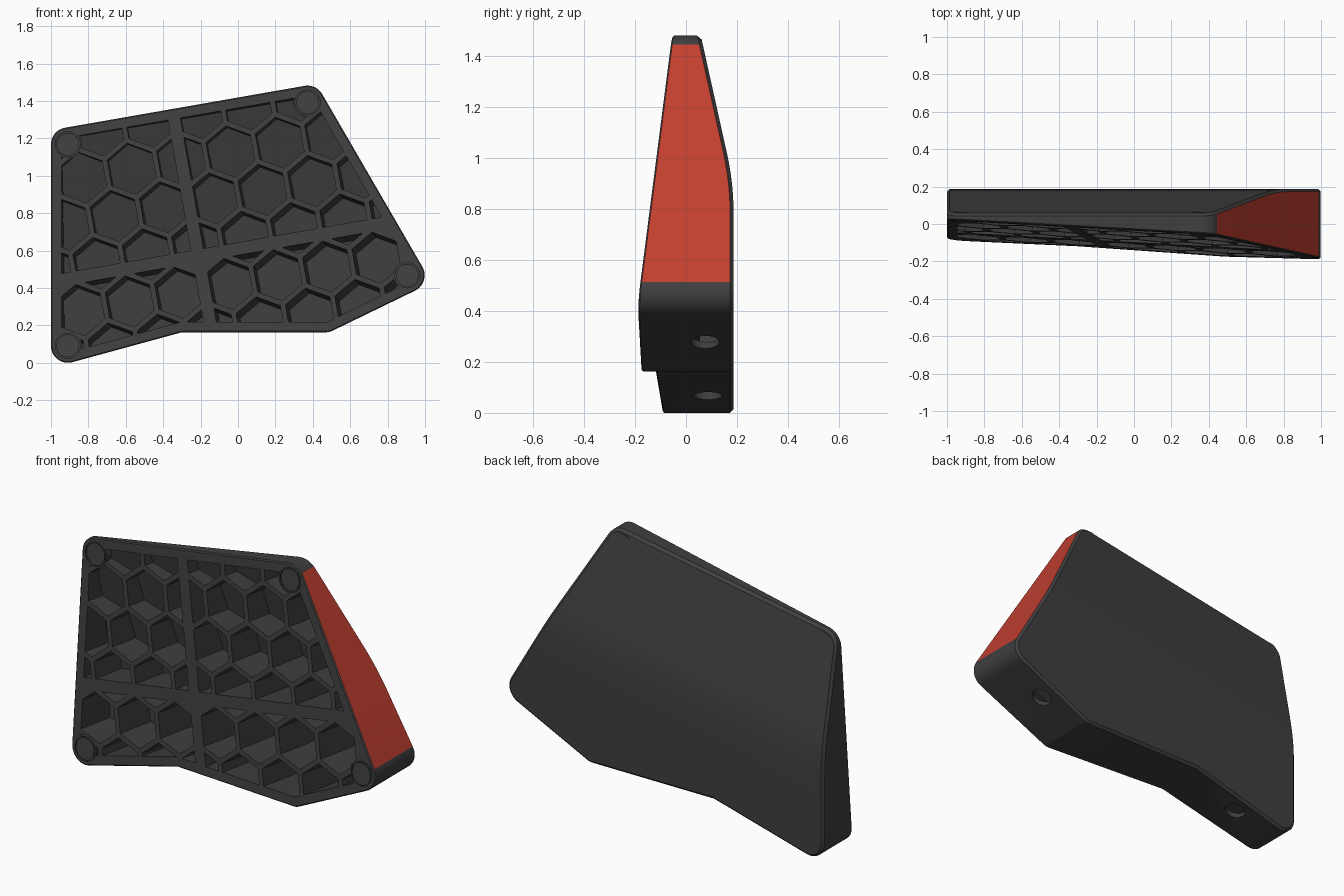
import bpy, bmesh, math
from mathutils import Vector

if "Cube" in bpy.data.objects:
    bpy.data.objects.remove(bpy.data.objects["Cube"])

S, C = math.sin(math.radians(10)), math.cos(math.radians(10))


def material(name, col):
    m = bpy.data.materials.new(name)
    m.diffuse_color = (*col, 1)
    m.use_nodes = True
    m.node_tree.nodes["Principled BSDF"].inputs["Base Color"].default_value = m.diffuse_color
    return m


dark = material("dark_grey", (0.05, 0.05, 0.05))
red = material("red", (0.54, 0.05, 0.03))


def front_y(x, z):
    return -0.155 - 0.0704 * x + 0.0874 * z


def back_y(x, z):
    # flat, then a soft bend, then a slope toward the top edge
    v = -x * S + z * C
    a, b, k = 0.63, 0.89, 0.205
    if v < a:
        return 0.187
    if v < b:
        return 0.187 - k * (v - a) ** 2 / (2 * (b - a))
    return 0.187 - k * (b - a) / 2 - k * (v - b)


def new_object(name, bm, mats=(dark,)):
    bmesh.ops.recalc_face_normals(bm, faces=bm.faces)
    me = bpy.data.meshes.new(name)
    bm.to_mesh(me)
    bm.free()
    ob = bpy.data.objects.new(name, me)
    bpy.context.collection.objects.link(ob)
    for m in mats:
        me.materials.append(m)
    return ob


# Outline: tangent lines around corner circles (x, z, radius)
corners = [(-0.91, 1.168, 0.09), (-0.91, 0.09, 0.09), (-0.3, 0.163, 0.0),
           (0.47, 0.243, 0.08), (0.906, 0.468, 0.092), (0.372, 1.392, 0.09)]
n = len(corners)
angles = []
for i in range(n):
    x1, z1, r1 = corners[i]
    x2, z2, r2 = corners[(i + 1) % n]
    d = math.hypot(x2 - x1, z2 - z1)
    angles.append(math.atan2(z2 - z1, x2 - x1) - math.acos((r1 - r2) / d))
outline = []
for i, (x, z, r) in enumerate(corners):
    if r == 0:
        outline.append((x, z))
        continue
    a0 = angles[i - 1]
    sweep = (angles[i] - a0) % math.tau
    for k in range(11):
        a = a0 + sweep * k / 10
        outline.append((x + r * math.cos(a), z + r * math.sin(a)))

# Main body: outline sliced along the bend, extruded, rims chamfered
bm = bmesh.new()
bm.faces.new([bm.verts.new((x, 0, z)) for x, z in outline])
for k in range(7):
    v = 0.63 + 0.26 * k / 6
    bmesh.ops.bisect_plane(bm, geom=bm.verts[:] + bm.edges[:] + bm.faces[:],
                           plane_co=(-S * v, 0, C * v), plane_no=(-S, 0, C))
front = bm.verts[:]
ext = bmesh.ops.extrude_face_region(bm, geom=bm.faces[:], use_keep_orig=True)
back = [g for g in ext["geom"] if isinstance(g, bmesh.types.BMVert)]
for vt in front:
    vt.co.y = front_y(vt.co.x, vt.co.z)
for vt in back:
    vt.co.y = back_y(vt.co.x, vt.co.z)
bmesh.ops.recalc_face_normals(bm, faces=bm.faces)
for side, size in ((1, 0.014), (-1, 0.006)):
    bm.normal_update()
    rim = [e for e in bm.edges if len(e.link_faces) == 2
           and max(side * f.normal.y for f in e.link_faces) > 0.8
           and min(side * f.normal.y for f in e.link_faces) < 0.1]
    bmesh.ops.bevel(bm, geom=rim, offset=size, segments=1, profile=0.5,
                    affect='EDGES', clamp_overlap=False)
bm.normal_update()
# Red slanted end face
end = Vector((math.cos(angles[4]), 0, math.sin(angles[4])))
for f in bm.faces:
    f.material_index = 1 if f.normal.dot(end) > 0.998 else 0
body = new_object("wedge_body", bm, (dark, red))


def clip(poly, nx, nz, d):
    """Keep the part of a polygon where nx*x + nz*z <= d."""
    out = []
    for i, p in enumerate(poly):
        q = poly[(i + 1) % len(poly)]
        dp, dq = nx * p[0] + nz * p[1] - d, nx * q[0] + nz * q[1] - d
        if dp <= 0:
            out.append(p)
        if dp * dq < 0:
            t = dp / (dp - dq)
            out.append((p[0] + t * (q[0] - p[0]), p[1] + t * (q[1] - p[1])))
    return out


def area(poly):
    return abs(sum(p[0] * q[1] - q[0] * p[1]
                   for p, q in zip(poly, poly[1:] + poly[:1]))) / 2


# Honeycomb pockets, interrupted by a cross of two wide ribs
PITCH, ROW = 0.268, 0.232
RIB_U, RIB_V, HALF = -0.11, 0.60, 0.034
R = (PITCH - 0.028) / math.sqrt(3)
bosses = [corners[i] for i in (0, 1, 4, 5)]
bm = bmesh.new()
for row in range(-1, 6):
    v0 = 1.12 - ROW * row
    for col in range(-6, 7):
        u0 = 0.022 + PITCH * (col + (0.5 if row % 2 == 0 else 0))
        cx, cz = u0 * C - v0 * S, u0 * S + v0 * C
        tilt = math.radians(10 + 90)
        hexa = [(cx + R * math.cos(tilt + k * math.pi / 3),
                 cz + R * math.sin(tilt + k * math.pi / 3)) for k in range(6)]
        for i, (x, z, r) in enumerate(corners):
            if i == (2 if cx < -0.3 else 1):
                continue
            nx, nz = math.cos(angles[i]), math.sin(angles[i])
            hexa = clip(hexa, nx, nz, nx * x + nz * z + r - 0.055)
        for x, z, r in bosses:
            # trim only the outer side of each corner; the boss fills the rest
            d = math.hypot(x, z - 0.7)
            nx, nz = x / d, (z - 0.7) / d
            hexa = clip(hexa, nx, nz, nx * x + nz * z)
        for su in (-1, 1):
            for sv in (-1, 1):
                p = clip(hexa, su * C, su * S, su * RIB_U - HALF)
                p = clip(p, -sv * S, sv * C, sv * RIB_V - HALF)
                if len(p) < 3 or area(p) < 0.0012:
                    continue
                top, low = [], []
                for x, z in p:
                    y = front_y(x, z)
                    dep = max(0.012, back_y(x, z) - 0.022 - y)
                    # pocket walls run square to the tilted front
                    top.append(bm.verts.new((x - 0.0028, y - 0.04, z + 0.0035)))
                    low.append(bm.verts.new((x + 0.07 * dep, y + dep, z - 0.087 * dep)))
                bm.faces.new(top)
                bmesh.ops.triangulate(bm, faces=[bm.faces.new(low[::-1])])
                for k in range(len(p)):
                    j = (k + 1) % len(p)
                    bm.faces.new((top[k], low[k], low[j], top[j]))
cutters = [new_object("pocket_cutter", bm)]


def lathe(name, x, z, profile):
    """Turn (radius, depth) points around a corner, depth from the front."""
    bm = bmesh.new()
    rings = []
    for r, dep in profile:
        ring = []
        for k in range(32):
            a = math.tau * k / 32
            px, pz = x + r * math.cos(a), z + r * math.sin(a)
            ring.append(bm.verts.new((px, front_y(px, pz) + dep, pz)))
        rings.append(ring)
    bm.faces.new(rings[0])
    bm.faces.new(rings[-1])
    for a, b in zip(rings, rings[1:]):
        for k in range(32):
            j = (k + 1) % 32
            bm.faces.new((a[k], a[j], b[j], b[k]))
    return new_object(name, bm)


for x, z, r in bosses:
    cutters.append(lathe("boss_cutter", x, z, [(0.069, 0.012), (0.069, -0.03)]))

# Round holes in the two sloping lower sides
for i, t, y in ((1, 0.40, 0.085), (3, 0.50, 0.075)):
    x1, z1, r1 = corners[i]
    x2, z2, r2 = corners[i + 1]
    nx, nz = math.cos(angles[i]), math.sin(angles[i])
    r = r1 + (r2 - r1) * t
    pos = Vector((x1 + (x2 - x1) * t + nx * r, y, z1 + (z2 - z1) * t + nz * r))
    bpy.ops.mesh.primitive_cylinder_add(vertices=32, radius=0.056, depth=0.06, location=pos)
    hole = bpy.context.object
    hole.name = "hole_cutter"
    hole.rotation_euler = Vector((nx, 0, nz)).to_track_quat('Z', 'Y').to_euler()
    hole.data.materials.append(dark)
    cutters.append(hole)

for cut in cutters:
    mod = body.modifiers.new("cut", 'BOOLEAN')
    mod.operation = 'DIFFERENCE'
    mod.solver = 'EXACT'
    mod.object = cut
    cut.hide_render = True
    bpy.ops.object.select_all(action='DESELECT')
    body.select_set(True)
    bpy.context.view_layer.objects.active = body
    bpy.ops.object.modifier_apply(modifier=mod.name)
for cut in cutters:
    bpy.data.objects.remove(cut)
bpy.ops.object.shade_smooth_by_angle(angle=math.radians(25))

# Corner bosses, each with a grooved round pad
for x, z, r in bosses:
    deep = back_y(x, z) - 0.02 - front_y(x, z)
    lathe("corner_boss", x, z, [(0.076, deep), (0.076, -0.0006), (0.067, -0.0006),
                                (0.067, 0.008), (0.061, 0.008), (0.061, -0.0006)])
